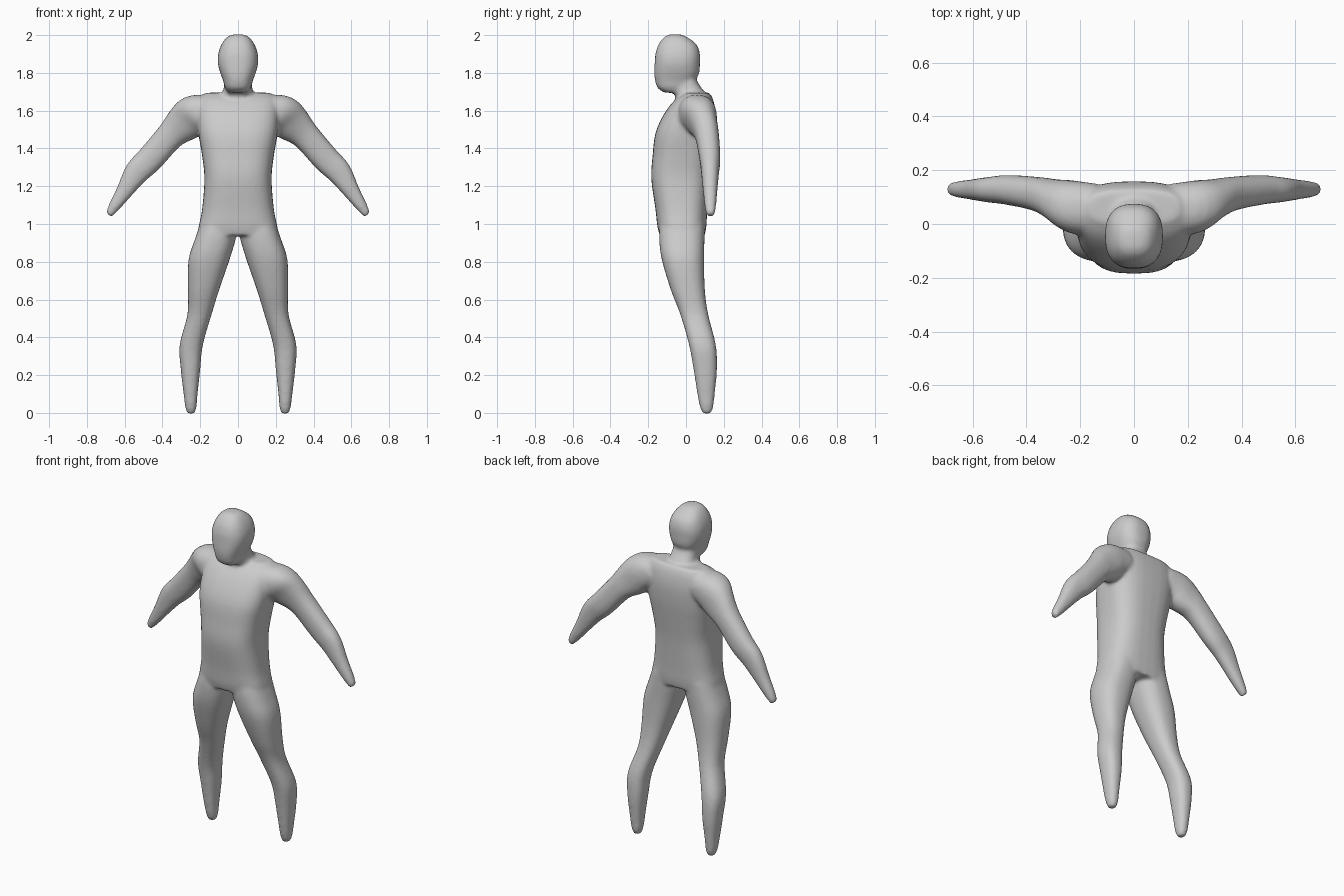
import bpy, bmesh, math
from mathutils import Vector

if "Cube" in bpy.data.objects:
    bpy.data.objects.remove(bpy.data.objects["Cube"])

grey = bpy.data.materials.new("plain grey")
grey.diffuse_color = (0.6, 0.6, 0.6, 1)
grey.use_nodes = True
grey.node_tree.nodes["Principled BSDF"].inputs["Base Color"].default_value = grey.diffuse_color
SIDES, STEPS = 32, 4
bm = bmesh.new()


def smooth_rows(rows):
    """Catmull-Rom interpolation between section rows."""
    out = []
    for i in range(len(rows) - 1):
        a, b = rows[max(i - 1, 0)], rows[i]
        c, d = rows[i + 1], rows[min(i + 2, len(rows) - 1)]
        for k in range(STEPS):
            t = k / STEPS
            out.append([0.5 * (2 * q + (r - p) * t + (2 * p - 5 * q + 4 * r - s) * t * t
                               + (3 * q - p - 3 * r + s) * t ** 3)
                        for p, q, r, s in zip(a, b, c, d)])
    return out + [list(rows[-1])]


def loft(rings, power):
    """Skin superellipse rings given as (centre, half axis u, half axis v)."""
    loops = []
    for c, u, v in rings:
        loop = []
        for k in range(SIDES):
            a = 2 * math.pi * k / SIDES
            x, y = math.cos(a), math.sin(a)
            x = math.copysign(abs(x) ** (2 / power), x)
            y = math.copysign(abs(y) ** (2 / power), y)
            loop.append(bm.verts.new(c + u * x + v * y))
        loops.append(loop)
    for a, b in zip(loops, loops[1:]):
        for k in range(SIDES):
            n = (k + 1) % SIDES
            bm.faces.new((a[k], a[n], b[n], b[k]))
    bm.faces.new(loops[0])
    bm.faces.new(loops[-1])


def upright(rows, power=2.5, side=1):
    """Horizontal sections: z, x min, x max, y front, y back."""
    loft([(Vector((side * (x0 + x1) / 2, (y0 + y1) / 2, z)),
           Vector(((x1 - x0) / 2, 0, 0)), Vector((0, (y1 - y0) / 2, 0)))
          for z, x0, x1, y0, y1 in smooth_rows(rows)], power)


def centred(rows, power=2.5):
    upright([(z, -w, w, y0, y1) for z, w, y0, y1 in rows], power)


# torso: z, half width, front, back
centred([(1.695, .17, .0, .125), (1.655, .21, -.06, .145), (1.58, .215, -.118, .158),
         (1.48, .21, -.162, .155), (1.36, .19, -.177, .14), (1.24, .178, -.184, .125),
         (1.08, .19, -.162, .113), (.99, .208, -.152, .108), (.94, .215, -.14, .10)], 2.8)

# neck and head
centred([(1.80, .07, -.07, .06), (1.76, .071, -.065, .058), (1.71, .077, -.07, .09),
         (1.66, .088, -.05, .125)])
centred([(2.004, .025, -.085, -.03), (1.99, .058, -.115, .005), (1.95, .088, -.146, .056),
         (1.9, .105, -.162, .074), (1.85, .107, -.166, .074), (1.8, .094, -.168, .07),
         (1.76, .079, -.164, .05), (1.72, .068, -.15, .02), (1.695, .05, -.115, 0)])

leg = [(1.0, .0, .2, -.14, .10), (.92, .012, .228, -.142, .098), (.81, .045, .262, -.128, .096),
       (.65, .1, .265, -.08, .1), (.52, .14, .268, -.03, .118), (.36, .186, .309, .016, .158),
       (.23, .2, .303, .04, .164), (.1, .214, .288, .06, .152), (.03, .22, .279, .074, .144),
       (-.004, .23, .268, .09, .13)]
# arm: x, z, half thickness across, y front, y back
arm = [(.14, 1.6, .085, -.04, .15), (.23, 1.575, .108, -.035, .162), (.29, 1.53, .1, .012, .166),
       (.36, 1.465, .076, .048, .175), (.465, 1.345, .072, .071, .182), (.535, 1.275, .066, .08, .175),
       (.6, 1.175, .045, .09, .166), (.66, 1.085, .029, .1, .158), (.684, 1.047, .017, .108, .15)]
for side in (1, -1):
    upright(leg, 2.4, side)
    rows = smooth_rows(arm)
    rings = []
    for i, (x, z, r, y0, y1) in enumerate(rows):
        p, q = rows[max(i - 1, 0)], rows[min(i + 1, len(rows) - 1)]
        d = Vector((q[0] - p[0], 0, q[1] - p[1])).normalized()
        rings.append((Vector((side * x, (y0 + y1) / 2, z)),
                      Vector((-side * d.z, 0, d.x)) * r, Vector((0, (y1 - y0) / 2, 0))))
    loft(rings, 2.3)

bmesh.ops.recalc_face_normals(bm, faces=bm.faces)
mesh = bpy.data.meshes.new("body")
bm.to_mesh(mesh)
bm.free()
body = bpy.data.objects.new("body", mesh)
bpy.context.collection.objects.link(body)
mesh.materials.append(grey)

# fuse the parts into one skin and soften the joins
fuse = body.modifiers.new("fuse", 'REMESH')
fuse.mode = 'VOXEL'
fuse.voxel_size = 0.01
fuse.use_smooth_shade = True
soft = body.modifiers.new("soften", 'SMOOTH')
soft.factor = 0.5
soft.iterations = 8
